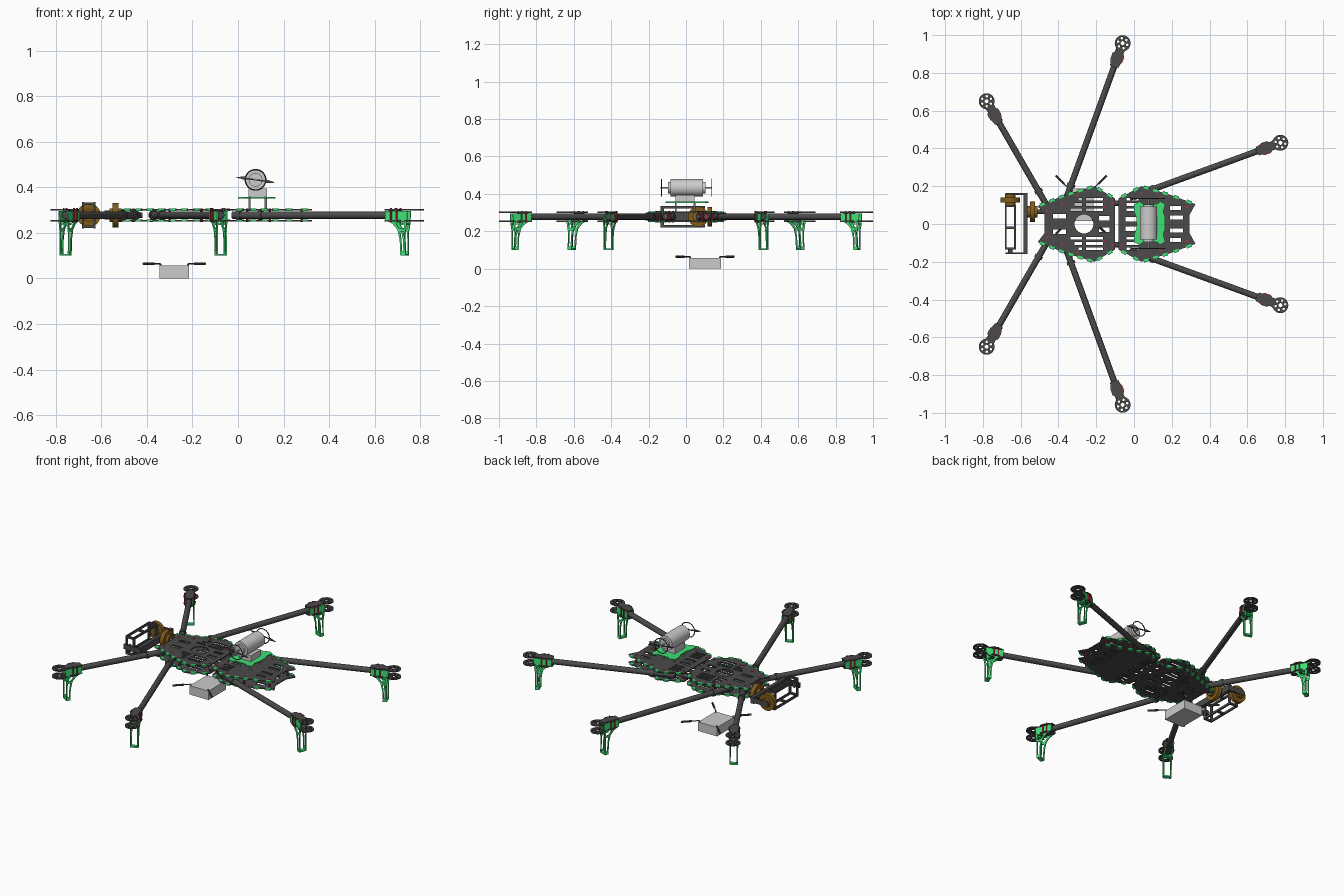
import bpy, bmesh, math
from mathutils import Matrix, Vector

if "Cube" in bpy.data.objects:
    bpy.data.objects.remove(bpy.data.objects["Cube"])


def material(name, rgb):
    m = bpy.data.materials.new(name)
    m.diffuse_color = (*rgb, 1)
    m.use_nodes = True
    m.node_tree.nodes["Principled BSDF"].inputs["Base Color"].default_value = m.diffuse_color
    return m


DARK = material("dark_carbon", (0.07, 0.07, 0.07))
GREEN = material("green_plastic", (0.05, 0.75, 0.18))
GOLD = material("gold_motor", (0.22, 0.11, 0.01))
RED = material("red_screw", (0.5, 0.03, 0.05))
I4 = Matrix.Identity(4)


def add(name, mesh, mat, mx=I4):
    ob = bpy.data.objects.new(name, mesh)
    bpy.context.collection.objects.link(ob)
    if mat:
        mesh.materials.clear()
        mesh.materials.append(mat)
    ob.matrix_world = mx
    return ob


def from_bm(name, bm, mat, mx=I4):
    mesh = bpy.data.meshes.new(name)
    bm.to_mesh(mesh)
    bm.free()
    return add(name, mesh, mat, mx)


def prism(name, loops, thick, mat, mx=I4):
    """Flat plate: first loop is the outline, the rest are holes."""
    cu = bpy.data.curves.new(name, 'CURVE')
    cu.dimensions, cu.fill_mode, cu.extrude = '2D', 'BOTH', thick / 2
    for loop in loops:
        sp = cu.splines.new('POLY')
        sp.points.add(len(loop) - 1)
        for p, (x, y) in zip(sp.points, loop):
            p.co = (x, y, 0, 1)
        sp.use_cyclic_u = True
    tmp = bpy.data.objects.new("tmp", cu)
    bpy.context.collection.objects.link(tmp)
    dg = bpy.context.evaluated_depsgraph_get()
    mesh = bpy.data.meshes.new_from_object(tmp.evaluated_get(dg))
    bpy.data.objects.remove(tmp)
    return add(name, mesh, mat, mx)


def rod(name, p, q, r, mat, mx=I4, n=20):
    p, q = Vector(p), Vector(q)
    d = q - p
    bm = bmesh.new()
    bmesh.ops.create_cone(bm, cap_ends=True, segments=n, radius1=r, radius2=r, depth=d.length,
                          matrix=Matrix.Translation((p + q) / 2) @ d.to_track_quat('Z', 'Y').to_matrix().to_4x4())
    return from_bm(name, bm, mat, mx)


def box(name, lo, hi, mat, mx=I4):
    lo, hi = Vector(lo), Vector(hi)
    bm = bmesh.new()
    bmesh.ops.create_cube(bm, size=1, matrix=Matrix.Translation((lo + hi) / 2) @ Matrix.Diagonal((*(hi - lo), 1)))
    return from_bm(name, bm, mat, mx)


def ring(name, c, r, t, mat):
    bpy.ops.mesh.primitive_torus_add(location=c, rotation=(math.pi / 2, 0, 0), major_radius=r,
                                     minor_radius=t, major_segments=32, minor_segments=6)
    ob = bpy.context.object
    ob.name = name
    if mat:
        ob.data.materials.append(mat)


def circle(x, y, r, n=24, a0=0, a1=360):
    full = a1 - a0 == 360
    return [(x + r * math.cos(math.radians(a0 + (a1 - a0) * i / (n if full else n - 1))),
             y + r * math.sin(math.radians(a0 + (a1 - a0) * i / (n if full else n - 1)))) for i in range(n)]


def rect(x0, x1, y0, y1):
    return [(x0, y0), (x1, y0), (x1, y1), (x0, y1)]


def both(pts):
    """Close a half outline by mirroring it over y = 0."""
    return pts + [(x, -y) for x, y in reversed(pts)]


TOP, BOT, MID = 0.302, 0.254, 0.278

# Body: two half frames, each with a top and a bottom plate
left = [(-0.475, 0.05), (-0.51, 0.095), (-0.36, 0.155), (-0.21, 0.2), (-0.1, 0.135)]
right = [(-0.083, 0.135), (0.04, 0.2), (0.19, 0.155), (0.325, 0.105), (0.295, 0.05)]
left_holes = [circle(-0.265, 0, 0.05, 32)]
right_holes = []
for s in (1, -1):
    for k in range(3):
        y = s * (0.075 + 0.028 * k)
        left_holes += [rect(-0.335 + 0.02 * k, -0.275, y - 0.007, y + 0.007),
                       rect(-0.255, -0.165, y - 0.007, y + 0.007)]
        right_holes += [rect(-0.04, 0.025, y - 0.007, y + 0.007)]
    left_holes += [rect(-0.43, -0.36, s * 0.04 - 0.012, s * 0.04 + 0.012),
                   rect(-0.185, -0.13, s * 0.03 - 0.012, s * 0.03 + 0.012)]
    right_holes += [rect(-0.045, 0.02, s * 0.025 - 0.012, s * 0.025 + 0.012),
                    rect(0.19, 0.26, s * 0.035 - 0.01, s * 0.035 + 0.01),
                    rect(0.19, 0.25, s * 0.085 - 0.01, s * 0.085 + 0.01)]
for z, lvl in ((TOP, "top"), (BOT, "bottom")):
    up = Matrix.Translation((0, 0, z))
    prism(f"rear_body_{lvl}_plate", [both(left)] + left_holes, 0.006, DARK, up)
    prism(f"fore_body_{lvl}_plate", [both(right)] + right_holes, 0.006, DARK, up)
    # Green edge tabs along the sloping sides
    for half in (left, right):
        for (x0, y0), (x1, y1) in zip(half, half[1:]):
            d = Vector((x1 - x0, y1 - y0))
            if abs(d.x) < 0.05:
                continue
            n = max(2, int(d.length / 0.05))
            for i in range(n):
                for s in (1, -1):
                    c = Vector((x0, y0)) + d * (i + 0.5) / n
                    mx = Matrix.Translation((c.x, s * c.y, z)) @ Matrix.Rotation(s * math.atan2(d.y, d.x), 4, 'Z')
                    box("edge_tab", (-0.014, -0.008, -0.005), (0.014, 0.008, 0.005), GREEN, mx)

# Hinges, spacers and screws between the plates
for s in (1, -1):
    rod("waist_hinge", (-0.12, s * 0.11, MID), (-0.06, s * 0.11, MID), 0.014, DARK)
    for x, y in ((-0.46, 0.07), (-0.38, 0.11), (-0.3, 0.15), (-0.16, 0.09), (-0.115, 0.11),
                 (-0.065, 0.11), (0.04, 0.16), (0.14, 0.14), (0.28, 0.09)):
        rod("spacer", (x, s * y, BOT - 0.006), (x, s * y, TOP + 0.006), 0.006, RED, n=10)

# Arms with motor mounts and landing legs; local x runs inward along the arm
mount = circle(0, 0, 0.042, 28, 40, 320) + [(0.05, -0.02), (0.066, -0.033), (0.095, -0.033), (0.135, -0.018),
                                             (0.135, 0.018), (0.095, 0.033), (0.066, 0.033), (0.05, 0.02)]
mount_holes = [circle(0, 0, 0.011, 12)]
for i in range(6):
    a = math.radians(60 * i + 30)
    mount_holes.append(circle(0.026 * math.cos(a), 0.026 * math.sin(a), 0.007, 8))
leg = [(0.034, 0.1), (0.058, 0.1), (0.061, 0.17), (0.072, 0.215), (0.095, 0.24), (0.13, 0.258),
       (0.13, 0.296), (0.025, 0.296), (0.028, 0.24), (0.035, 0.2)]
leg_holes = [[(0.04, 0.12), (0.052, 0.12), (0.054, 0.17), (0.06, 0.205), (0.041, 0.205)],
             [(0.041, 0.217), (0.064, 0.221), (0.08, 0.243), (0.04, 0.25)]]
for name, mx_, my_, ang, length in (("rear", -0.78, 0.65, -60, 0.68), ("middle", -0.06, 0.957, -110, 0.93),
                                    ("fore", 0.775, 0.43, -160, 0.85)):
    for s, side in ((1, "left"), (-1, "right")):
        M = Matrix.Translation((mx_, s * my_, 0)) @ Matrix.Rotation(s * math.radians(ang), 4, 'Z')
        tag = f"{name}_{side}"
        rod(f"{tag}_arm", (0.045, 0, MID), (length, 0, MID), 0.0165, DARK, M, 24)
        for z in (TOP, BOT):
            prism(f"{tag}_motor_plate", [mount] + mount_holes, 0.006, DARK, M @ Matrix.Translation((0, 0, z)))
        for u in (0.07, 0.11, length - 0.13, length - 0.03):
            rod(f"{tag}_tube_clamp", (u - 0.009, 0, MID), (u + 0.009, 0, MID), 0.0215, DARK, M)
        for v in (-0.021, 0.021):
            prism(f"{tag}_leg_side", [leg] + leg_holes, 0.006, GREEN,
                  M @ Matrix.Translation((0, v, 0)) @ Matrix.Rotation(math.pi / 2, 4, 'X'))
            for u in (0.075, 0.1):
                rod(f"{tag}_screw", (u, v * 1.25, BOT - 0.007), (u, v * 1.25, TOP + 0.007), 0.004, RED, M, 8)
        box(f"{tag}_foot", (0.034, -0.024, 0.1), (0.058, 0.024, 0.108), GREEN, M)
        box(f"{tag}_leg_brace", (0.032, -0.021, 0.235), (0.06, 0.021, 0.243), GREEN, M)

# Receiver box hanging below, with four corner antennas
box("receiver_box", (-0.345, 0.016, 0), (-0.215, 0.187, 0.056), None)
for sx in (1, -1):
    for sy in (1, -1):
        def at(d):
            return (-0.28 + sx * (0.06 + d), 0.1015 + sy * (0.08 + d), 0.064)
        rod("antenna_wire", at(0), at(0.03), 0.003, DARK, n=8)
        rod("antenna_tip", at(0.03), at(0.075), 0.006, DARK, n=10)
        rod("antenna_post", (*at(0)[:2], 0.05), at(0), 0.004, DARK, n=8)

# Top stand: green plate on posts carrying a block
outline = [(0.0, 0.1), (0.03, 0.115), (0.05, 0.1), (0.12, 0.1), (0.14, 0.115), (0.165, 0.1), (0.155, 0.06), (0.165, 0.03)]
outline = both(outline) + [(0.0, -0.06), (0.012, -0.03), (0.012, 0.03), (0.0, 0.06)]
prism("stand_plate", [outline, rect(0.05, 0.12, -0.04, 0.04)], 0.006, GREEN, Matrix.Translation((0.0, 0.005, 0.355)))
for x in (0.05, 0.122):
    for y in (-0.055, 0.045):
        rod("stand_post", (x, y, TOP), (x, y, 0.36), 0.005, None, n=10)
box("stand_block", (0.045, -0.055, 0.355), (0.127, 0.045, 0.395), None)

# Cylinder pod with end rings and tilted blades
X, Z = 0.077, 0.433
rod("pod_body", (X, -0.083, Z), (X, 0.092, Z), 0.046, None, n=40)
rod("pod_cap", (X, -0.095, Z), (X, 0.104, Z), 0.03, None, n=32)
rod("pod_shaft", (X, -0.135, Z), (X, 0.14, Z), 0.005, None, n=10)
for y in (-0.13, 0.135):
    ring("pod_end_ring", (X, y, Z), 0.045, 0.003, DARK)
    for s in (1, -1):
        T = Matrix.Translation((X, y, Z)) @ Matrix.Rotation(math.radians(8), 4, 'Y')
        box("pod_blade_stem", (min(0, s * 0.06), -0.002, -0.003), (max(0, s * 0.06), 0.002, 0.003), DARK, T)
        prism("pod_blade", [[(s * 0.045, -0.008), (s * 0.09, 0), (s * 0.045, 0.008)]], 0.005, DARK,
              T @ Matrix.Rotation(math.pi / 2, 4, 'X'))

# Gimbal: roll motor on a shaft, yoke, pitch motor and open camera cage
rod("gimbal_shaft", (-0.56, 0.065, MID), (-0.42, 0.065, MID), 0.012, DARK)
rod("roll_motor", (-0.55, 0.065, MID), (-0.525, 0.065, MID), 0.054, GOLD, n=36)
rod("roll_motor_cap", (-0.565, 0.065, MID), (-0.51, 0.065, MID), 0.03, GOLD, n=28)
box("yoke_bar", (-0.585, -0.155, MID - 0.02), (-0.563, 0.165, MID + 0.02), DARK)
for y in (-0.155, 0.158):
    box("yoke_arm", (-0.68, y - 0.005, MID - 0.015), (-0.565, y + 0.005, MID + 0.015), DARK)
rod("pitch_motor", (-0.655, 0.115, MID), (-0.655, 0.14, MID), 0.052, GOLD, n=36)
rod("pitch_motor_cap", (-0.655, 0.1, MID), (-0.655, 0.158, MID), 0.028, GOLD, n=28)
rod("pitch_pivot", (-0.655, -0.16, MID), (-0.655, -0.13, MID), 0.012, DARK)
YZ = Matrix(((0, 0, 1, 0), (1, 0, 0, 0), (0, 1, 0, 0), (0, 0, 0, 1)))
for x in (-0.68, -0.63):
    prism("cage_frame", [rect(-0.135, 0.1, 0.22, 0.335), rect(-0.118, 0.083, 0.234, 0.321)], 0.008, DARK,
          Matrix.Translation((x, 0, 0)) @ YZ)
for y in (-0.13, -0.02, 0.095):
    for z in (0.227, 0.328):
        box("cage_link", (-0.68, y - 0.006, z - 0.006), (-0.63, y + 0.006, z + 0.006), DARK)

# Smooth the round parts while keeping edges sharp
bpy.ops.object.select_all(action='SELECT')
bpy.context.view_layer.objects.active = bpy.data.objects["pod_body"]
bpy.ops.object.shade_smooth_by_angle(angle=math.radians(32))
